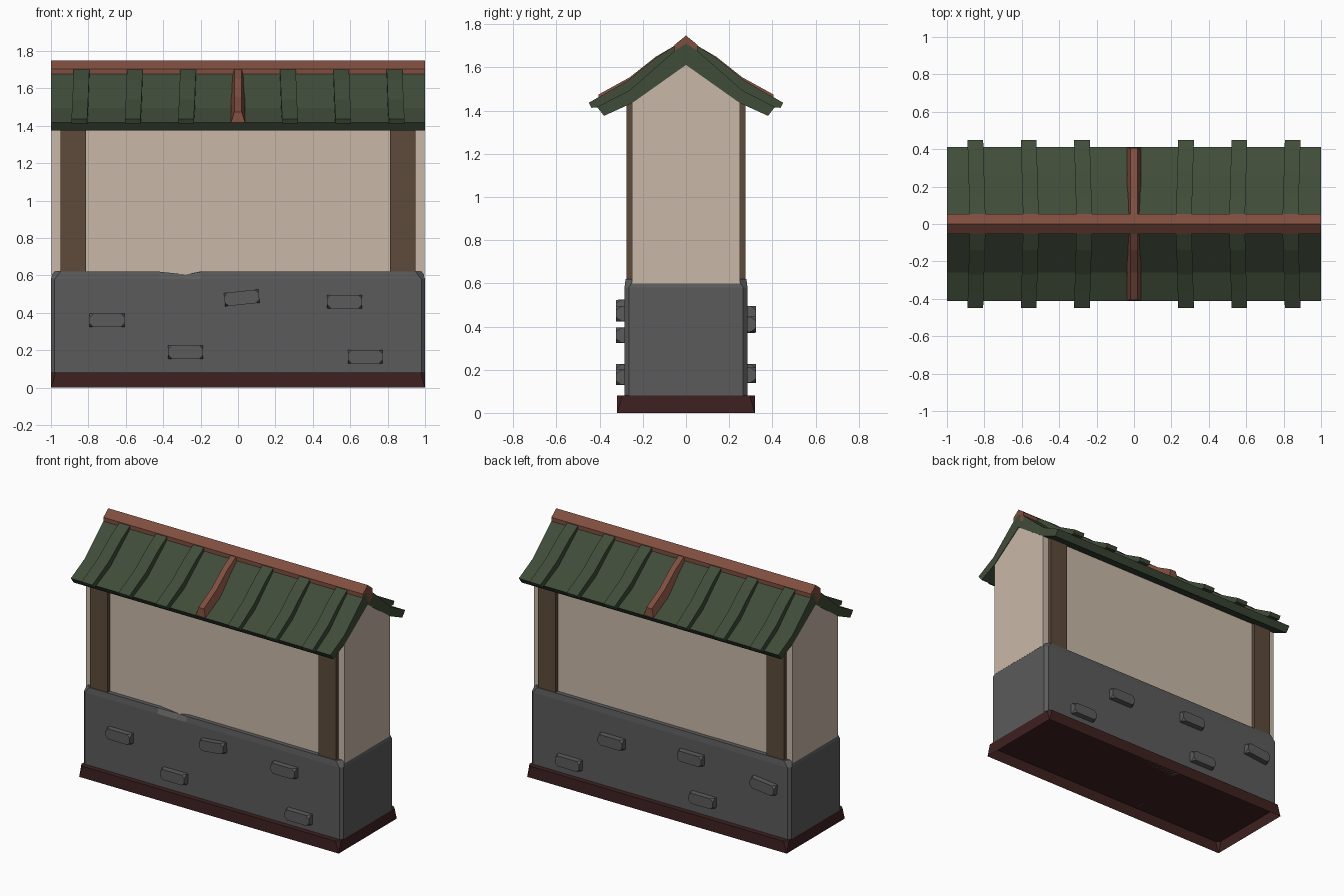
import bpy, bmesh
from math import radians, pi

cube = bpy.data.objects.get("Cube")
if cube:
    bpy.data.objects.remove(cube, do_unlink=True)


def material(name, rgb):
    m = bpy.data.materials.new(name)
    m.use_nodes = True
    m.diffuse_color = (*rgb, 1)
    m.node_tree.nodes["Principled BSDF"].inputs["Base Color"].default_value = (*rgb, 1)
    return m


PLASTER = material("cream plaster", (0.584, 0.485, 0.386))
STONE = material("grey stone", (0.104, 0.104, 0.104))
TILE = material("green tile", (0.051, 0.072, 0.041))
RIDGE = material("red brown ridge", (0.212, 0.077, 0.050))
WOOD = material("brown wood", (0.110, 0.070, 0.044))
PLINTH = material("dark red plinth", (0.050, 0.015, 0.015))


def finish(name, bm, mat):
    bmesh.ops.recalc_face_normals(bm, faces=bm.faces)
    mesh = bpy.data.meshes.new(name)
    bm.to_mesh(mesh)
    bm.free()
    mesh.materials.append(mat)
    ob = bpy.data.objects.new(name, mesh)
    bpy.context.collection.objects.link(ob)
    return ob


def bridge(bm, a, b):
    for i in range(len(a)):
        j = (i + 1) % len(a)
        bm.faces.new((a[i], a[j], b[j], b[i]))


def cut_corner_box(levels):
    """Stack of rectangles (half x, half y, z, corner cut)."""
    bm = bmesh.new()
    rings = []
    for hx, hy, z, c in levels:
        pts = [(hx, hy - c), (hx - c, hy), (c - hx, hy), (-hx, hy - c),
               (-hx, c - hy), (c - hx, -hy), (hx - c, -hy), (hx, c - hy)]
        rings.append([bm.verts.new((x, y, z)) for x, y in pts])
    for a, b in zip(rings, rings[1:]):
        bridge(bm, a, b)
    bm.faces.new(rings[0])
    bm.faces.new(rings[-1])
    return bm


def prism(name, profile, mat, x=0, half=1, top_half=None, slant=0, flip=1):
    """Extrude a (y, z) profile along x; the first half may be narrower."""
    bm = bmesh.new()
    ends = []
    for side in (-1, 1):
        ring = []
        for i, (y, z) in enumerate(profile):
            w = top_half if top_half and i < len(profile) / 2 else half
            ring.append(bm.verts.new((x + side * w + slant * y, y * flip, z)))
        ends.append(ring)
        bm.faces.new(ring)
    bridge(bm, *ends)
    return finish(name, bm, mat)


def mirrored(half_profile):
    """Close a centre-to-edge outline with its mirror image."""
    return half_profile + [(-y, z) for y, z in reversed(half_profile) if y > 0]


# Plinth, open underneath
bm = cut_corner_box([(1, 0.32, 0, 0.001), (1, 0.32, 0.08, 0.025)])
bm.faces.ensure_lookup_table()
bmesh.ops.delete(bm, geom=[f for f in bm.faces if f.calc_center_median().z < 0.01],
                 context='FACES_ONLY')
finish("plinth", bm, PLINTH)

# Stone lower wall with a chipped front edge
bm = cut_corner_box([(1, 0.285, 0.08, 0.02), (1, 0.285, 0.58, 0.02),
                     (0.99, 0.28, 0.62, 0.04)])
for cut in (-0.42, -0.28, -0.2):
    bmesh.ops.bisect_plane(bm, geom=bm.verts[:] + bm.edges[:] + bm.faces[:],
                           plane_co=(cut, 0, 0), plane_no=(1, 0, 0))
for v in bm.verts:
    if abs(v.co.x + 0.28) < 0.01 and v.co.y < 0 and v.co.z > 0.6:
        v.co.y += 0.03
        v.co.z -= 0.015
finish("stone_wall", bm, STONE)

# Protruding stones: x, z, tilt in degrees
front = [(-0.70, 0.36, 0), (-0.28, 0.19, 0), (0.02, 0.48, 6),
         (0.57, 0.46, 0), (0.68, 0.165, 0)]
back = [(0.69, 0.175, 0), (0.36, 0.41, 0), (-0.25, 0.46, 0),
        (-0.81, 0.415, 6), (-0.34, 0.19, 0)]
for label, side, stones in (("front", -1, front), ("back", 1, back)):
    for x, z, tilt in stones:
        bm = cut_corner_box([(0.093, 0.036, 0, 0.001), (0.093, 0.036, 0.02, 0.002),
                             (0.093, 0.036, 0.045, 0.02)])
        ob = finish(label + "_stone", bm, STONE)
        ob.location = (x, side * 0.28, z)
        ob.rotation_euler = (pi / 2, -side * radians(-tilt), pi if side > 0 else 0)

# Plaster wall with gables
prism("plaster_wall", [(-0.25, 0.6), (0.25, 0.6), (0.25, 1.45), (0, 1.63), (-0.25, 1.45)],
      PLASTER, half=0.996)

# Corner posts
for sx in (-1, 1):
    for sy in (-1, 1):
        prism("corner_post", [(0.2, 0.6), (0.275, 0.6), (0.275, 1.44), (0.2, 1.47)],
              WOOD, x=sx * 0.88, half=0.068, flip=sy)

# Roof slab, bent towards the eaves
top = [(0, 1.71), (0.05, 1.68), (0.26, 1.495), (0.412, 1.417)]
under = [(0.38, 1.376), (0.25, 1.435), (0, 1.612)]
for label, side in (("front", -1), ("back", 1)):
    prism(label + "_roof", top + under, TILE, flip=side)

    # Raised tile strips
    strip = [(0.03, 1.715), (0.14, 1.645), (0.27, 1.54), (0.37, 1.482), (0.45, 1.437),
             (0.438, 1.413), (0.36, 1.42), (0.26, 1.47), (0.14, 1.58), (0.03, 1.67)]
    for x in (0.265, 0.55, 0.835):
        for sx in (-1, 1):
            prism(label + "_tile_strip", strip, TILE, x=sx * x, half=0.042,
                  slant=sx * 0.03, flip=side)

    # Central rib
    rib = [(0.02, 1.72), (0.14, 1.65), (0.26, 1.555), (0.405, 1.475),
           (0.41, 1.415), (0.26, 1.47), (0.14, 1.58), (0.02, 1.66)]
    prism(label + "_rib", rib, RIDGE, half=0.038, top_half=0.02, flip=side)

# Ridge beam
prism("ridge_beam", mirrored([(0, 1.748), (0.053, 1.705), (0.053, 1.645), (0, 1.61)]),
      RIDGE, half=1.0)
